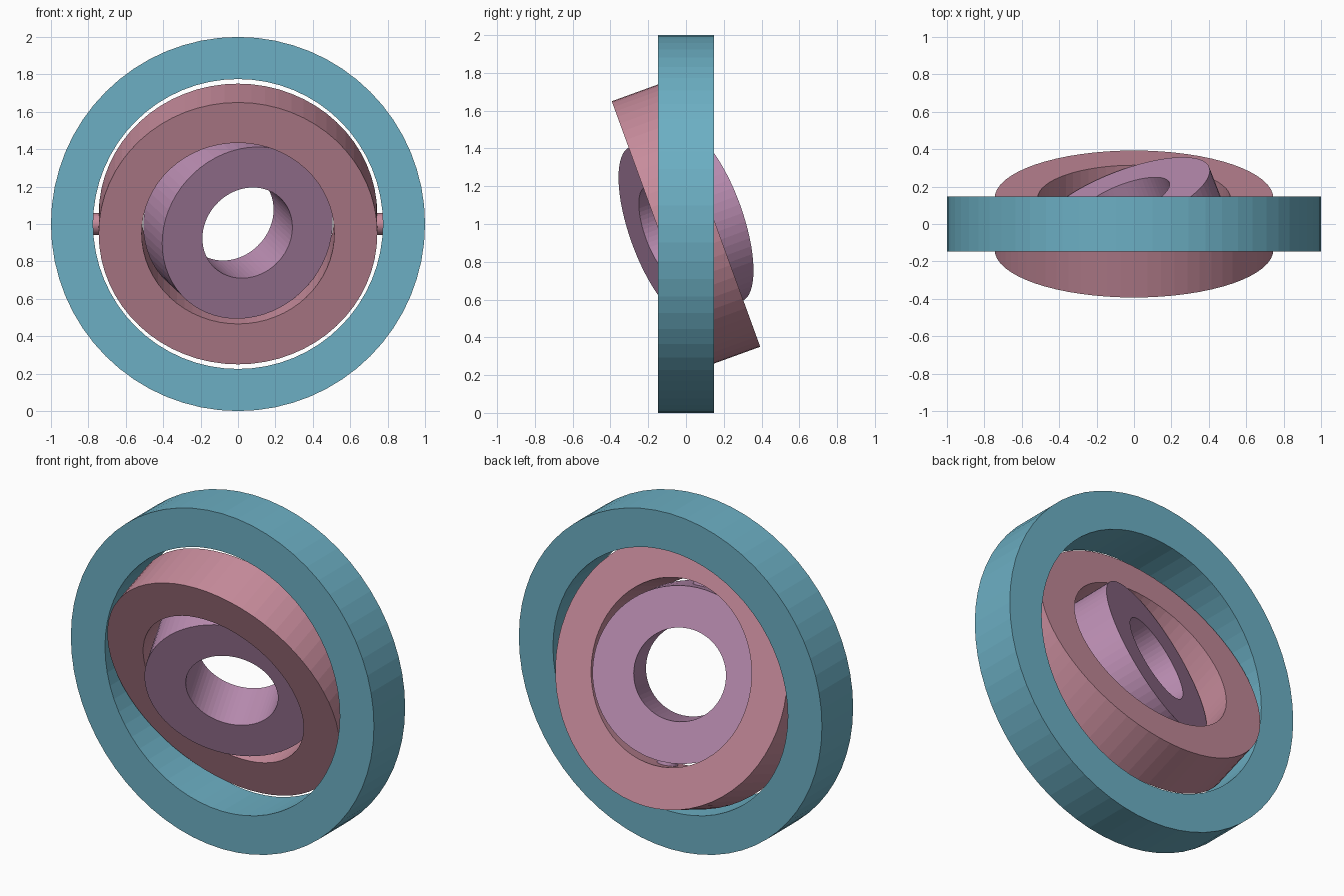
import bpy, bmesh
from math import cos, sin, pi, radians
from mathutils import Matrix

if "Cube" in bpy.data.objects:
    bpy.data.objects.remove(bpy.data.objects["Cube"])

SIDES = 64
HALF = 0.147          # half depth shared by all rings
CENTRE = Matrix.Translation((0, 0, 1))


def material(name, rgb):
    m = bpy.data.materials.new(name)
    m.diffuse_color = (*rgb, 1)
    m.use_nodes = True
    m.node_tree.nodes["Principled BSDF"].inputs["Base Color"].default_value = m.diffuse_color
    return m


def finish(name, bm, matrix, mat):
    bmesh.ops.recalc_face_normals(bm, faces=bm.faces[:])
    me = bpy.data.meshes.new(name)
    bm.to_mesh(me)
    bm.free()
    me.materials.append(mat)
    ob = bpy.data.objects.new(name, me)
    ob.matrix_world = matrix
    bpy.context.collection.objects.link(ob)
    return ob


def ring(name, outer, inner, matrix, mat):
    """Rectangular-section ring around the y axis."""
    bm = bmesh.new()
    profile = [(outer, -HALF), (outer, HALF), (inner, HALF), (inner, -HALF)]
    loops = []
    for i in range(SIDES):
        a = 2 * pi * i / SIDES
        loops.append([bm.verts.new((r * cos(a), y, r * sin(a))) for r, y in profile])
    for i in range(SIDES):
        a, b = loops[i], loops[(i + 1) % SIDES]
        for k in range(4):
            j = (k + 1) % 4
            bm.faces.new((a[k], a[j], b[j], b[k]))
    finish(name, bm, matrix, mat)


def pins(name, start, end, turn, matrix, mat):
    """Pair of opposed short pivots along the turned z axis."""
    for side, label in ((1, "a"), (-1, "b")):
        bm = bmesh.new()
        place = turn @ Matrix.Translation((0, 0, side * (start + end) / 2))
        bmesh.ops.create_cone(bm, cap_ends=True, segments=32, radius1=0.058,
                              radius2=0.058, depth=end - start, matrix=place)
        finish(f"{name}_{label}", bm, matrix, mat)


teal = material("teal", (0.15, 0.43, 0.55))
rose = material("rose", (0.57, 0.26, 0.33))
mauve = material("mauve", (0.50, 0.27, 0.45))

# Nested frames: middle tips about x, inner swivels about the middle's own z
middle = CENTRE @ Matrix.Rotation(radians(20), 4, 'X')
inner = middle @ Matrix.Rotation(radians(20), 4, 'Z')

# Rings
ring("outer_ring", 1.0, 0.775, CENTRE, teal)
ring("middle_ring", 0.745, 0.515, middle, rose)
ring("inner_ring", 0.485, 0.256, inner, mauve)

# Pivot pins bridging the gaps
pins("middle_pivot", 0.72, 0.79, Matrix.Rotation(pi / 2, 4, 'Y'), middle, rose)
pins("inner_pivot", 0.46, 0.53, Matrix.Identity(4), inner, mauve)
